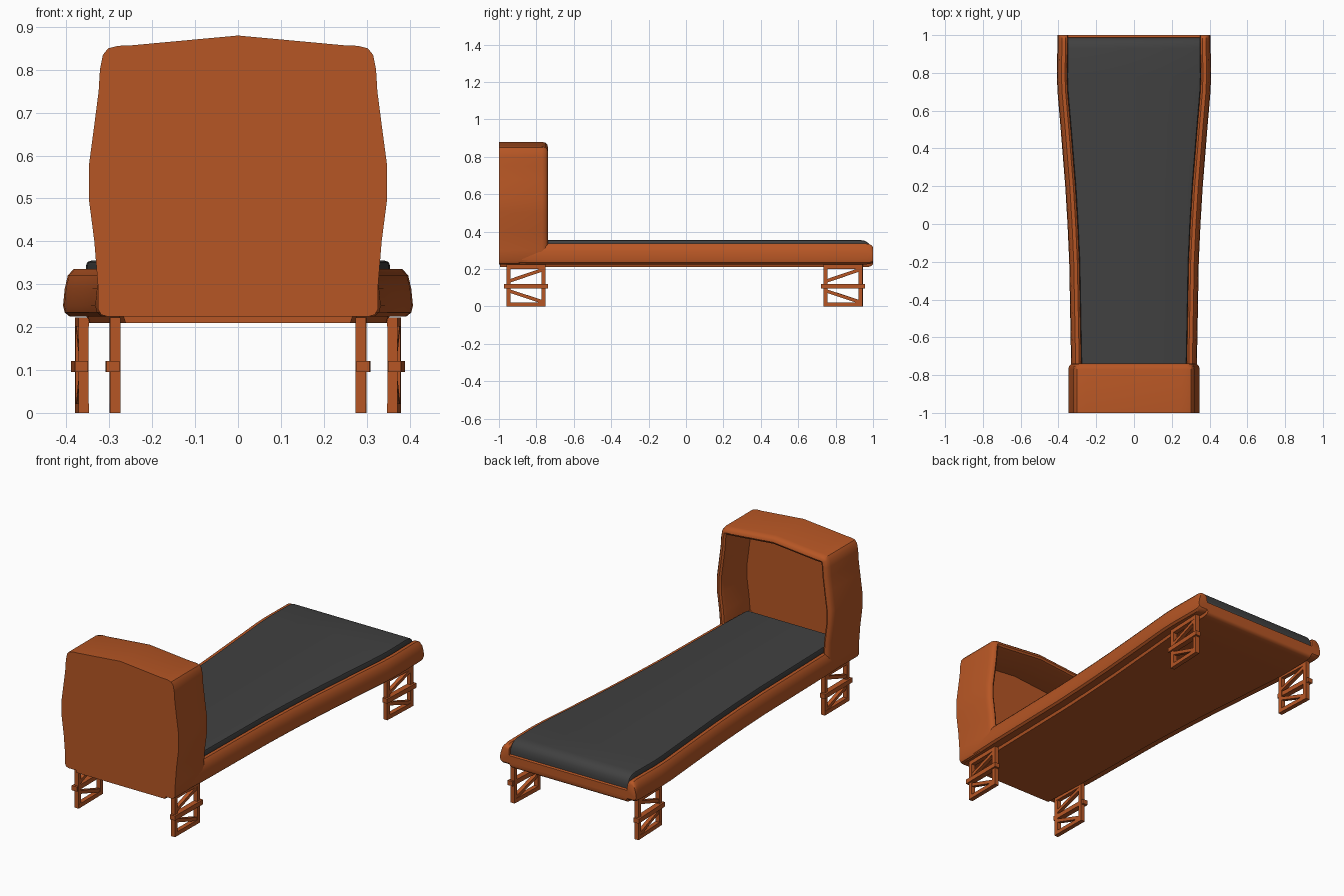
import bpy, bmesh, math
from mathutils import Vector, Matrix

if "Cube" in bpy.data.objects:
    bpy.data.objects.remove(bpy.data.objects["Cube"])


def material(name, col):
    m = bpy.data.materials.new(name)
    m.diffuse_color = (*col, 1)
    m.use_nodes = True
    m.node_tree.nodes["Principled BSDF"].inputs["Base Color"].default_value = m.diffuse_color
    return m


ORANGE = material("orange_frame", (0.47, 0.093, 0.018))
DARK = material("dark_fabric", (0.052, 0.052, 0.052))


def finish(bm, name, mat, angle=35):
    bmesh.ops.recalc_face_normals(bm, faces=bm.faces)
    me = bpy.data.meshes.new(name)
    bm.to_mesh(me)
    bm.free()
    ob = bpy.data.objects.new(name, me)
    bpy.context.collection.objects.link(ob)
    me.materials.append(mat)
    bpy.ops.object.select_all(action='DESELECT')
    ob.select_set(True)
    bpy.context.view_layer.objects.active = ob
    bpy.ops.object.shade_smooth_by_angle(angle=math.radians(angle))
    return ob


def mirror(half):
    """Close a half outline whose first and last points lie on x = 0."""
    return half + [(-x, z) for x, z in half[-2:0:-1]]


def loft(rings, name, mat):
    """Skin a list of (y, [(x, z), ...]) rings and cap both ends."""
    bm = bmesh.new()
    vs = [[bm.verts.new((x, y, z)) for x, z in pts] for y, pts in rings]
    n = len(vs[0])
    for a, b in zip(vs, vs[1:]):
        for i in range(n):
            j = (i + 1) % n
            bm.faces.new((a[i], a[j], b[j], b[i]))
    bm.faces.new(vs[0])
    bm.faces.new(vs[-1])
    return finish(bm, name, mat)


# Half width of the bed along its length
WIDTHS = [(-1, .322), (-.74, .333), (-.2, .343), (0, .352), (.2, .364),
          (.5, .388), (.7, .405), (.78, .408), (1, .405)]


def width(y):
    for (y0, w0), (y1, w1) in zip(WIDTHS, WIDTHS[1:]):
        if y <= y1:
            return w0 + (w1 - w0) * (y - y0) / (y1 - y0)


# Base tray with rounded side rails
def tray(y, squash=1):
    w = width(y)
    half = [(0, .21), (w - .06, .21), (w - .055, .225), (w - .015, .225),
            (w - .004, .234), (w, .25), (w - .004, .29), (w - .011, .32),
            (w - .024, .335), (w - .043, .335), (w - .053, .326),
            (w - .056, .285), (0, .285)]
    return y, mirror([(x, .27 + (z - .27) * squash) for x, z in half])


loft([tray(y) for y in (-.995, -.74, -.2, 0, .2, .5, .7, .78, .965)]
     + [tray(.984, .95), tray(.995, .85), tray(1, .7)], "bed_base", ORANGE)


# Mattress with a rolled foot end
def pad(y, top=.355):
    m = width(y) - .054
    return y, mirror([(0, top), (m - .012, top), (m - .003, top - .003),
                      (m, top - .01), (m, .275), (0, .275)])


loft([pad(y) for y in (-.9, -.74, -.2, 0, .2, .5, .7, .78, .93)]
     + [pad(.955, .351), pad(.974, .34), pad(.985, .322), pad(.988, .3)],
     "mattress", DARK)

# Hood at the head, open towards the foot
HOOD = mirror([(0, .225), (.305, .225), (.319, .229), (.327, .243), (.327, .30),
               (.335, .40), (.348, .50), (.348, .575), (.334, .68), (.325, .75),
               (.322, .80), (.315, .835), (.303, .85), (.28, .856), (.25, .857),
               (0, .88)])


def inset(pts, d):
    out = []
    for i, p in enumerate(pts):
        p = Vector(p)
        a = (p - Vector(pts[i - 1])).normalized()
        b = (Vector(pts[(i + 1) % len(pts)]) - p).normalized()
        n = Vector((-a.y - b.y, a.x + b.x)).normalized()
        out.append(tuple(p + n * d))
    return out


loft([(y, inset(HOOD, d)) for y, d in
      ((-1, 0), (-.77, 0), (-.752, .005), (-.742, .014), (-.739, .026),
       (-.745, .036), (-.76, .042), (-.95, .045))], "head_hood", ORANGE)


# Truss legs: bars are (y0, z0, y1, z1, thickness, depth, x offset)
def bar(bm, y0, z0, y1, z1, t, depth, xo=0):
    dy, dz = y1 - y0, z1 - z0
    mat = (Matrix.Translation((xo, (y0 + y1) / 2, (z0 + z1) / 2))
           @ Matrix.Rotation(math.atan2(dz, dy), 4, 'X')
           @ Matrix.Diagonal((depth, math.hypot(dy, dz), t, 1)))
    bmesh.ops.create_cube(bm, size=1, matrix=mat)


BARS = [(-.105, .011, .105, .011, .022, .024, 0),
        (-.105, .212, .105, .212, .022, .024, 0),
        (-.094, .0, -.094, .222, .022, .0235, 0),
        (.094, .0, .094, .222, .022, .0235, 0),
        (-.117, .108, .117, .108, .025, .03, .006),
        (-.094, .134, .094, .198, .018, .02, 0),
        (-.094, .084, .094, .022, .018, .02, 0)]

for end, x, y, tilt in (("front", .287, -.855, .01), ("back", .364, .84, .04)):
    for side, s in (("right", 1), ("left", -1)):
        bm = bmesh.new()
        for b in BARS:
            bar(bm, *b)
        bmesh.ops.transform(bm, verts=bm.verts, matrix=(
            Matrix.Diagonal((s, 1, 1, 1)) @ Matrix.Translation((x, y, 0))
            @ Matrix.Rotation(-tilt, 4, 'Z')))
        finish(bm, f"{end}_{side}_leg", ORANGE, 30)
